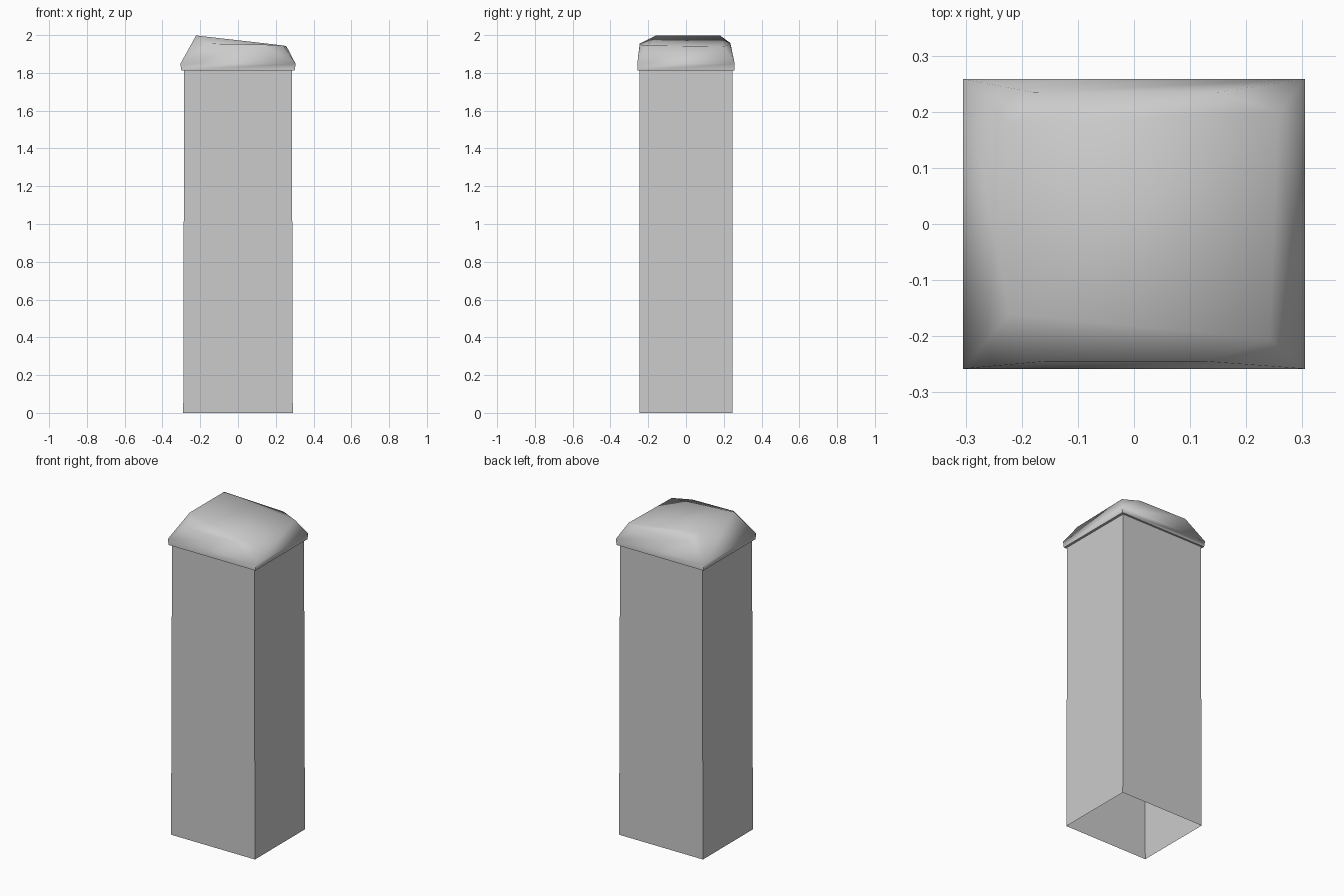
import bpy, math

if "Cube" in bpy.data.objects:
    bpy.data.objects.remove(bpy.data.objects["Cube"])


def make_object(name, verts, faces):
    mesh = bpy.data.meshes.new(name)
    mesh.from_pydata(verts, [], faces)
    mesh.update()
    obj = bpy.data.objects.new(name, mesh)
    bpy.context.collection.objects.link(obj)
    return obj


def rectangle(x, y, z):
    # Front left, front right, back right, back left
    return [(-x, -y, z), (x, -y, z), (x, y, z), (-x, y, z)]


def band(a, b):
    return [(a + i, a + (i + 1) % 4, b + (i + 1) % 4, b + i) for i in range(4)]


# Square post, open underneath
make_object("post_shaft",
            rectangle(0.29, 0.247, 0) + rectangle(0.285, 0.245, 1.812),
            band(0, 4))

# Lopsided soft cap: rim, front and back shoulders, tilted crown
shoulder = [(-0.16, -0.245, 1.955), (0.13, -0.245, 1.95),
            (0.15, 0.235, 1.953), (-0.18, 0.235, 1.958)]
crown = [(-0.222, -0.16, 1.998), (0.242, -0.205, 1.945),
         (0.257, 0.2, 1.94), (-0.222, 0.18, 1.998)]
verts = (rectangle(0.30, 0.257, 1.812) + rectangle(0.305, 0.258, 1.848)
         + shoulder + crown)
faces = [(3, 2, 1, 0)] + band(0, 4) + [
    (4, 5, 9, 8), (6, 7, 11, 10),          # front and back walls
    (8, 9, 13, 12), (10, 11, 15, 14),      # shoulder slopes
    (4, 8, 12), (5, 13, 9), (6, 10, 14), (7, 15, 11),
    (5, 6, 14, 13), (7, 4, 12, 15),        # side slopes
    (12, 13, 14, 15)]                      # crown
cap = make_object("post_cap", verts, faces)

# Smooth shading on the cap, keeping the rim crisp
bpy.context.view_layer.objects.active = cap
cap.select_set(True)
bpy.ops.object.shade_smooth_by_angle(angle=math.radians(75))
